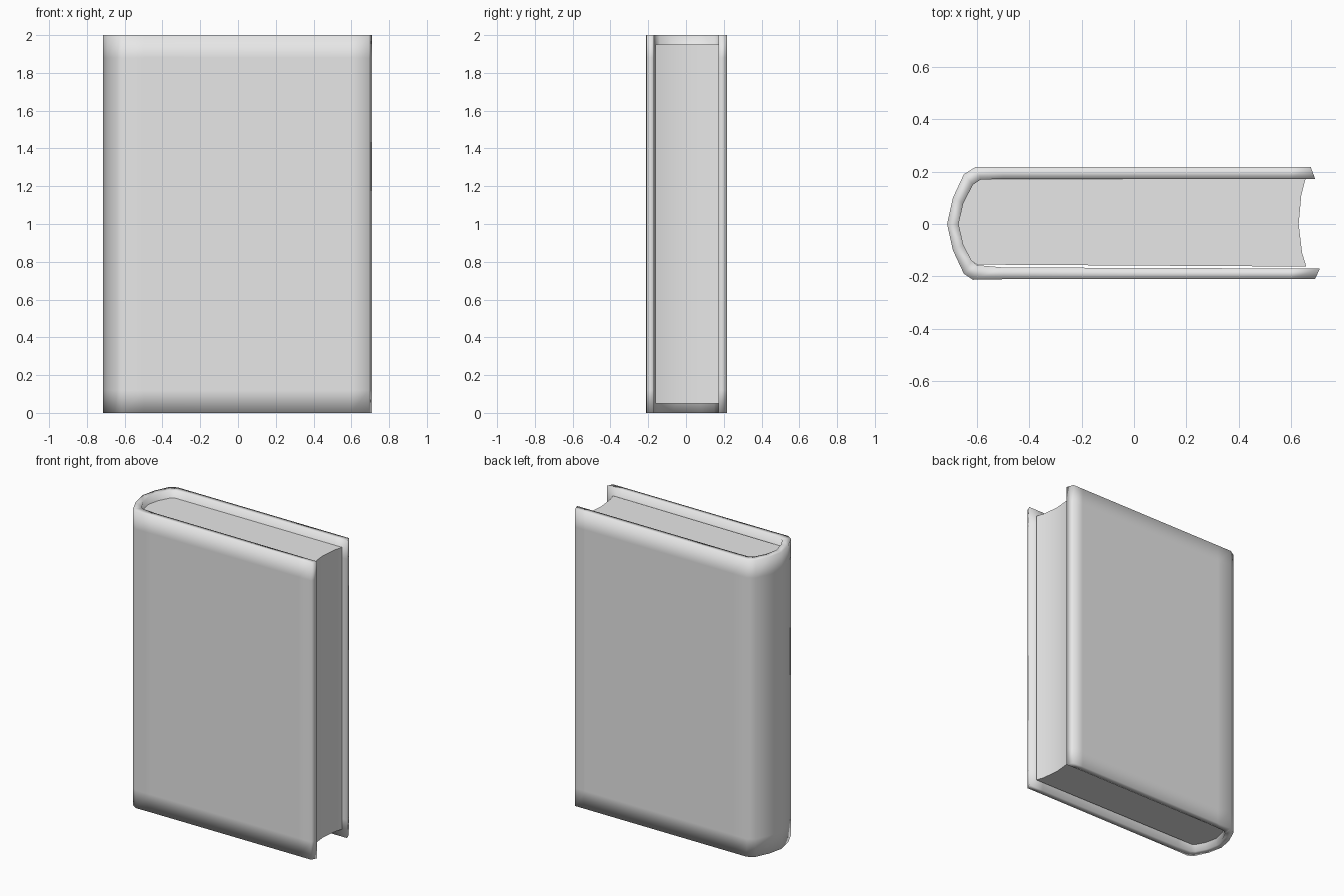
import bpy
import bmesh

cube = bpy.data.objects.get("Cube")
if cube:
    bpy.data.objects.remove(cube, do_unlink=True)

# Single plain grey
grey = bpy.data.materials.new("plain_grey")
grey.use_nodes = True
grey.diffuse_color = (0.8, 0.8, 0.8, 1)
grey.node_tree.nodes["Principled BSDF"].inputs["Base Color"].default_value = (0.8, 0.8, 0.8, 1)


def stack(bm, profile, heights):
    """Loft a closed profile through the given heights; returns the rings."""
    rings = [[bm.verts.new((x, y, z)) for x, y in profile] for z in heights]
    n = len(profile)
    for low, high in zip(rings, rings[1:]):
        for i in range(n):
            j = (i + 1) % n
            bm.faces.new((low[i], low[j], high[j], high[i]))
    return rings


def finish(name, bm):
    bmesh.ops.recalc_face_normals(bm, faces=bm.faces)
    for face in bm.faces:
        face.smooth = True
    mesh = bpy.data.meshes.new(name)
    bm.to_mesh(mesh)
    bm.free()
    mesh.materials.append(grey)
    obj = bpy.data.objects.new(name, mesh)
    bpy.context.collection.objects.link(obj)
    return obj


# Cover: bent board, outer and inner outlines running from back to front
outer = [(0.675, 0.218), (0.6, 0.218), (-0.5, 0.218), (-0.605, 0.218), (-0.65, 0.19),
         (-0.692, 0.1), (-0.714, 0), (-0.692, -0.1), (-0.65, -0.19), (-0.615, -0.213),
         (-0.5, -0.211), (0.6, -0.21), (0.692, -0.21)]
inner = [(0.692, 0.172), (0.6, 0.172), (-0.5, 0.172), (-0.585, 0.17), (-0.615, 0.15),
         (-0.652, 0.08), (-0.67, 0), (-0.652, -0.08), (-0.62, -0.14), (-0.6, -0.157),
         (-0.5, -0.166), (0.6, -0.17), (0.71, -0.17)]
outer[2], outer[3] = (-0.5, 0.218), (-0.605, 0.218)
bm = bmesh.new()
rings = stack(bm, outer + inner[::-1], (0, 0.12, 1.88, 2))
count = len(outer)
for ring in (rings[0], rings[-1]):
    for i in range(count - 1):
        bm.faces.new((ring[i], ring[i + 1], ring[-2 - i], ring[-1 - i]))
finish("cover", bm)

# Page block: rounded at the spine, hollow at the fore edge
fore_edge = [(0.658, -0.162), (0.642, -0.11), (0.629, 0), (0.639, 0.11), (0.655, 0.172)]
spine = [(-0.585, 0.17), (-0.615, 0.15), (-0.652, 0.08), (-0.67, 0),
         (-0.652, -0.08), (-0.62, -0.14), (-0.6, -0.155)]
bm = bmesh.new()
rings = stack(bm, fore_edge + [(0.55, 0.172)] + spine + [(0.55, -0.162)], (0.05, 0.12, 1.88, 1.95))
for ring in (rings[0], rings[-1]):
    cap = bm.faces.new(ring)
    for edge in cap.edges:
        edge.smooth = False
# Crisp corners where the fore edge meets the page sides
for edge in bm.edges:
    a, b = edge.verts
    if abs(a.co.x - b.co.x) < 0.001 and a.co.x > 0.65:
        edge.smooth = False
finish("pages", bm)
